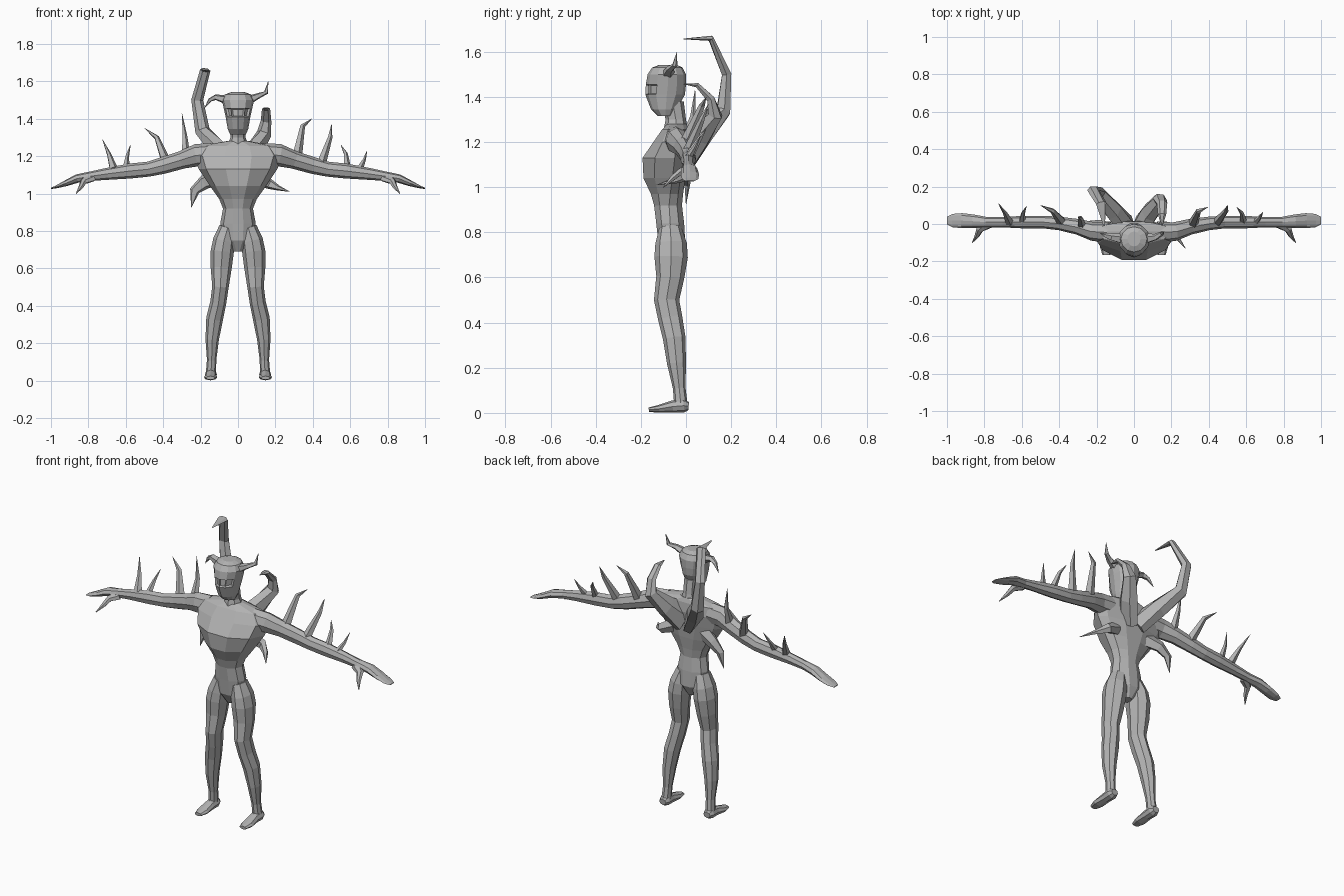
import bpy, bmesh, math
from mathutils import Vector

grey = bpy.data.materials.new("matte grey")
grey.diffuse_color = (0.45, 0.45, 0.45, 1)


def skin(name, rings, mirror=False):
    """Bridge a list of equal rings into a closed flat-shaded body."""
    bm = bmesh.new()
    loops = [[bm.verts.new(p) for p in ring] for ring in rings]
    n = len(loops[0])
    for a, b in zip(loops, loops[1:]):
        for i in range(n):
            j = (i + 1) % n
            bm.faces.new((a[i], a[j], b[j], b[i]))
    bm.faces.new(loops[0][::-1])
    bm.faces.new(loops[-1])
    bmesh.ops.recalc_face_normals(bm, faces=bm.faces)
    mesh = bpy.data.meshes.new(name)
    bm.to_mesh(mesh)
    bm.free()
    mesh.materials.append(grey)
    ob = bpy.data.objects.new(name, mesh)
    bpy.context.collection.objects.link(ob)
    if mirror:
        ob.modifiers.new("mirror", 'MIRROR').use_mirror_merge = False
    return ob


def stack(name, levels, n):
    """Horizontal rings: (z, half width, front y, widest y, back y)."""
    rings = []
    for z, hw, yf, yw, yb in levels:
        ring = []
        for i in range(n):
            a = 2 * math.pi * i / n
            s = math.sin(a)
            y = yw + (yb - yw) * s if s > 0 else yw + (yw - yf) * s
            ring.append(Vector((hw * math.cos(a), y, z)))
        rings.append(ring)
    return skin(name, rings)


def tube(name, path, ref, n=8, mirror=False):
    """Tube along (x, y, z, radius along ref, radius across)."""
    pts = [Vector(p[:3]) for p in path]
    rings = []
    for k, p in enumerate(path):
        t = (pts[min(k + 1, len(pts) - 1)] - pts[max(k - 1, 0)]).normalized()
        u = Vector(ref)
        u = (u - t * u.dot(t)).normalized()
        v = t.cross(u)
        rings.append([pts[k] + u * p[3] * math.cos(a) + v * p[4] * math.sin(a)
                      for a in (2 * math.pi * i / n for i in range(n))])
    return skin(name, rings, mirror)


X, Y = (1, 0, 0), (0, 1, 0)

# Torso with broad chest, narrow waist and pelvis
stack("torso", [
    (0.69, 0.025, -0.09, -0.065, -0.03),
    (0.75, 0.085, -0.125, -0.065, 0.0),
    (0.84, 0.095, -0.135, -0.07, -0.005),
    (0.92, 0.08, -0.145, -0.075, -0.015),
    (0.97, 0.10, -0.16, -0.07, -0.01),
    (1.04, 0.15, -0.195, -0.06, 0.0),
    (1.13, 0.21, -0.2, -0.05, 0.01),
    (1.20, 0.235, -0.15, -0.04, 0.02),
    (1.255, 0.20, -0.11, -0.04, 0.015),
    (1.28, 0.06, -0.085, -0.04, 0.005)], 10)

# Neck
stack("neck", [
    (1.25, 0.06, -0.1, -0.04, 0.01),
    (1.30, 0.04, -0.09, -0.045, 0.0),
    (1.38, 0.04, -0.11, -0.06, -0.01)], 8)

# Head, tapering to the chin
head = stack("head", [
    (1.315, 0.042, -0.125, -0.09, -0.06),
    (1.345, 0.055, -0.155, -0.09, -0.04),
    (1.41, 0.066, -0.18, -0.085, -0.005),
    (1.455, 0.076, -0.178, -0.08, 0.0),
    (1.50, 0.086, -0.17, -0.08, 0.0),
    (1.53, 0.07, -0.15, -0.08, -0.015),
    (1.542, 0.035, -0.12, -0.08, -0.04)], 12)

# Sunken eye sockets
bm = bmesh.new()
bm.from_mesh(head.data)
eyes = []
for f in bm.faces:
    c = f.calc_center_median()
    if 1.42 < c.z < 1.45 and c.y < -0.13 and abs(c.x) < 0.06:
        eyes.append(f)
bmesh.ops.inset_individual(bm, faces=eyes, thickness=0.007, depth=-0.012)
bm.to_mesh(head.data)
bm.free()

# Horns: one drooping, one rising
tube("left_horn", [(-0.06, -0.08, 1.50, 0.03, 0.025), (-0.12, -0.07, 1.515, 0.02, 0.016),
                   (-0.15, -0.06, 1.50, 0.013, 0.011), (-0.18, -0.05, 1.455, 0.001, 0.001)], Y, 5)
tube("right_horn", [(0.06, -0.08, 1.50, 0.03, 0.025), (0.115, -0.07, 1.525, 0.018, 0.015),
                    (0.15, -0.05, 1.54, 0.012, 0.012), (0.162, -0.04, 1.60, 0.001, 0.001)], Y, 5)

# Arms ending in flat mitten hands, with a hooked thumb
tube("arm", [
    (0.14, -0.045, 1.21, 0.055, 0.06),
    (0.22, -0.04, 1.205, 0.05, 0.06),
    (0.30, -0.015, 1.18, 0.042, 0.048),
    (0.40, 0.003, 1.15, 0.036, 0.045),
    (0.48, 0.01, 1.13, 0.034, 0.04),
    (0.58, 0.01, 1.12, 0.034, 0.04),
    (0.70, 0.01, 1.105, 0.028, 0.032),
    (0.79, 0.01, 1.092, 0.028, 0.025),
    (0.86, 0.015, 1.08, 0.036, 0.023),
    (0.92, 0.018, 1.055, 0.04, 0.016),
    (0.97, 0.018, 1.036, 0.036, 0.008),
    (1.00, 0.018, 1.027, 0.02, 0.003)], Y, 8, True)
tube("thumb", [
    (0.78, 0.0, 1.085, 0.03, 0.018),
    (0.825, -0.03, 1.065, 0.02, 0.016),
    (0.84, -0.065, 1.035, 0.013, 0.012),
    (0.865, -0.10, 1.0, 0.002, 0.002)], X, 6, True)

# Legs and feet
tube("leg", [
    (0.055, -0.07, 0.82, 0.045, 0.05),
    (0.075, -0.066, 0.75, 0.058, 0.07),
    (0.084, -0.066, 0.69, 0.062, 0.074),
    (0.09, -0.07, 0.60, 0.056, 0.062),
    (0.094, -0.086, 0.50, 0.044, 0.056),
    (0.105, -0.07, 0.42, 0.043, 0.054),
    (0.125, -0.052, 0.33, 0.045, 0.05),
    (0.138, -0.042, 0.22, 0.036, 0.042),
    (0.141, -0.03, 0.11, 0.025, 0.028),
    (0.145, -0.022, 0.03, 0.028, 0.03)], X, 8, True)
tube("foot", [
    (0.145, 0.012, 0.03, 0.022, 0.018),
    (0.145, -0.01, 0.032, 0.033, 0.031),
    (0.145, -0.06, 0.028, 0.03, 0.027),
    (0.147, -0.12, 0.018, 0.036, 0.017),
    (0.147, -0.165, 0.014, 0.022, 0.01)], X, 8, True)

# Long hooked limbs growing from the spine
tube("left_back_limb", [
    (-0.03, -0.02, 1.15, 0.04, 0.09),
    (-0.11, 0.07, 1.24, 0.05, 0.06),
    (-0.19, 0.165, 1.335, 0.04, 0.035),
    (-0.218, 0.18, 1.50, 0.032, 0.024),
    (-0.175, 0.11, 1.66, 0.028, 0.014),
    (-0.16, -0.01, 1.657, 0.004, 0.002)], X, 6)
tube("right_back_limb", [
    (0.03, -0.02, 1.15, 0.04, 0.09),
    (0.085, 0.06, 1.23, 0.05, 0.06),
    (0.14, 0.13, 1.32, 0.04, 0.035),
    (0.15, 0.11, 1.39, 0.028, 0.02),
    (0.15, 0.05, 1.452, 0.022, 0.012),
    (0.15, -0.01, 1.458, 0.003, 0.002)], X, 6)

# Curved spikes under the shoulder blades
tube("left_rib_spike", [
    (-0.10, -0.03, 1.09, 0.03, 0.05), (-0.18, 0.0, 1.06, 0.022, 0.04),
    (-0.232, 0.005, 1.015, 0.014, 0.028), (-0.25, 0.0, 0.925, 0.001, 0.001)], Y, 5)
tube("right_rib_spike", [
    (0.10, -0.03, 1.08, 0.03, 0.04), (0.17, -0.01, 1.05, 0.025, 0.028),
    (0.215, -0.05, 1.03, 0.016, 0.014), (0.275, -0.13, 1.01, 0.001, 0.001)], Y, 5)

# Bent spikes along the arms: base, bend, tip, base radius
spikes = [
    ((-0.28, -0.01, 1.20), (-0.285, 0.03, 1.31), (-0.30, 0.04, 1.43), 0.026),
    ((-0.385, 0.01, 1.17), (-0.435, 0.07, 1.30), (-0.50, 0.10, 1.35), 0.028),
    ((-0.60, 0.01, 1.13), (-0.592, 0.06, 1.20), (-0.575, 0.095, 1.26), 0.020),
    ((-0.665, 0.01, 1.13), (-0.69, 0.06, 1.21), (-0.725, 0.11, 1.29), 0.024),
    ((0.315, 0.0, 1.20), (0.345, 0.07, 1.36), (0.395, 0.09, 1.40), 0.028),
    ((0.445, 0.01, 1.16), (0.492, 0.07, 1.30), (0.50, 0.10, 1.37), 0.026),
    ((0.585, 0.01, 1.13), (0.575, 0.06, 1.215), (0.55, 0.09, 1.26), 0.022),
    ((0.65, 0.01, 1.13), (0.675, 0.04, 1.18), (0.69, 0.065, 1.23), 0.018)]
for base, bend, tip, r in spikes:
    tube("arm_spike", [(*base, r, r), (*bend, r * 0.5, r * 0.5), (*tip, 0.001, 0.001)], X, 5)
